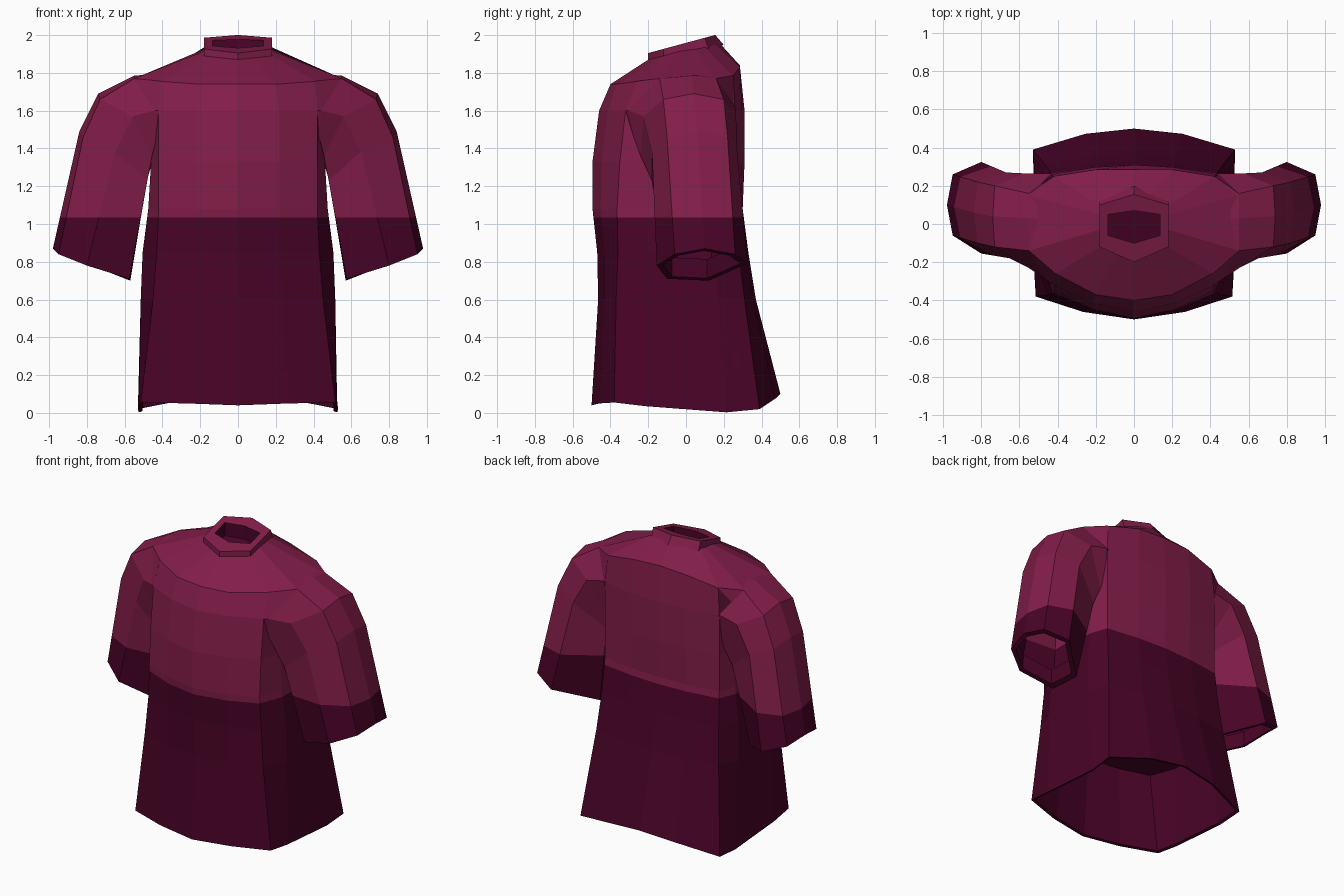
import bpy, bmesh
from mathutils import Vector

if "Cube" in bpy.data.objects:
    bpy.data.objects.remove(bpy.data.objects["Cube"])

SPLIT = 1.035  # height of the two-tone colour line


def material(name, rgb):
    m = bpy.data.materials.new(name)
    m.diffuse_color = (*rgb, 1)
    m.use_nodes = True
    m.node_tree.nodes["Principled BSDF"].inputs["Base Color"].default_value = m.diffuse_color
    return m


upper = material("berry", (0.225, 0.0125, 0.066))
lower = material("dark_plum", (0.068, 0.001, 0.020))


def mirrored(half):
    """Close a half outline (front centre to back centre) across x = 0."""
    return half + [(-x, y, z) for x, y, z in half[-2:0:-1]]


def scaled(ring, f, dz=0.0):
    c = sum((Vector(p) for p in ring), Vector()) / len(ring)
    return [c + (Vector(p) - c) * f + Vector((0, 0, dz)) for p in ring]


def loft(name, rings, mirror=False, cap=False, split=SPLIT):
    """Skin matching rings, cut at the colour line and colour by height."""
    bm = bmesh.new()
    loops = [[bm.verts.new(p) for p in r] for r in rings]
    for a, b in zip(loops, loops[1:]):
        for i in range(len(a)):
            j = (i + 1) % len(a)
            bm.faces.new((a[i], a[j], b[j], b[i]))
    if cap:
        bm.faces.new(loops[0])
    if split:
        bmesh.ops.bisect_plane(bm, geom=bm.verts[:] + bm.edges[:] + bm.faces[:],
                               plane_co=(0, 0, split), plane_no=(0, 0, 1))
    bmesh.ops.remove_doubles(bm, verts=bm.verts[:], dist=0.0005)
    bmesh.ops.recalc_face_normals(bm, faces=bm.faces[:])
    for f in bm.faces:
        f.material_index = int(f.calc_center_median().z < split)
    me = bpy.data.meshes.new(name)
    bm.to_mesh(me)
    bm.free()
    me.materials.append(upper)
    me.materials.append(lower)
    ob = bpy.data.objects.new(name, me)
    bpy.context.collection.objects.link(ob)
    if mirror:
        ob.modifiers.new("mirror", 'MIRROR')
    return ob


def body_ring(z, yf, yb, wc, ws, ycf, ycb):
    """Front/back depth, corner and side widths, corner depths."""
    wb = wc + 0.015
    return mirrored([
        (0, yf, z), (wc * .52, yf + (ycf - yf) * .33, z), (wc, ycf, z),
        (ws, ycf * .55, z), (ws, ycb * .55, z),
        (wb, ycb, z), (wb * .48, yb + (ycb - yb) * .25, z), (0, yb, z)])


# Torso: wavy hem, body rings, yoke and neck, closed inside at the waist
hem_z = [0.04, 0.05, 0.055, 0.035, 0.003, 0.02, 0.075, 0.10]
hem_z += hem_z[-2:0:-1]
hem = [(x, y, z) for (x, y, _), z in
       zip(body_ring(0, -.5, .5, .515, .525, -.38, .39), hem_z)]
body = [body_ring(*r) for r in [
    (0.60, -.465, .370, .45, .515, -.370, .31),
    (0.85, -.470, .330, .43, .505, -.360, .28),
    (1.08, -.495, .300, .42, .475, -.365, .26),
    (1.33, -.495, .310, .42, .46, -.350, .26),
    (1.60, -.460, .310, .42, .44, -.320, .26)]]
yoke = mirrored([(0, -.40, 1.74), (.20, -.37, 1.74), (.41, -.26, 1.755),
                 (.55, -.14, 1.77), (.55, .15, 1.77), (.42, .25, 1.785),
                 (.20, .285, 1.83), (0, .285, 1.84)])
neck = mirrored([(0, -.20, 1.87), (.09, -.16, 1.88), (.18, -.12, 1.89),
                 (.18, -.03, 1.915), (.18, .05, 1.925), (.18, .10, 1.935),
                 (.09, .155, 1.95), (0, .18, 1.955)])
loft("shirt_body", [scaled(body[0], .95, -.03), scaled(hem, .965, .005), hem]
     + body + [yoke, neck], cap=True)

# Sleeves: outer-front, outer, outer-back, back, inner-back, inner-front, front
cuff = [(.95, -.06, .84), (.98, .10, .87), (.95, .26, .84), (.80, .325, .79),
        (.57, .12, .70), (.575, -.10, .71), (.80, -.155, .78)]
elbow = [(.82, -.10, 1.46), (.84, .06, 1.49), (.82, .22, 1.46), (.67, .27, 1.40),
         (.48, .18, 1.24), (.48, -.18, 1.23), (.65, -.18, 1.38)]
cap = [(.73, -.12, 1.66), (.74, .04, 1.69), (.73, .20, 1.66), (.57, .265, 1.58),
       (.45, .21, 1.34), (.455, -.24, 1.36), (.56, -.225, 1.57)]
shoulder = [(.55, -.14, 1.77), (.55, .03, 1.785), (.55, .16, 1.77), (.44, .265, 1.61),
            (.43, .23, 1.42), (.435, -.27, 1.44), (.44, -.305, 1.60)]
root = [(.41, -.26, 1.757), (.38, .03, 1.80), (.42, .25, 1.787), (.42, .26, 1.60),
        (.40, .20, 1.45), (.41, -.28, 1.46), (.42, -.32, 1.60)]
loft("sleeve", [scaled(cuff, .84, .10), scaled(cuff, .85), cuff,
                elbow, cap, shoulder, root], mirror=True)


# Collar: a tilted six-sided band with a narrower, dark-lined opening
def collar_ring(pts, dz):
    return mirrored([(x, y, 1.905 + .27 * (y + .2) + dz) for x, y in pts])


outer = [(0, -.20), (.18, -.12), (.18, .10), (0, .155)]
base = [(0, -.20), (.18, -.12), (.18, .12), (0, .20)]
inner = [(0, -.10), (.135, -.06), (.135, .05), (0, .07)]
loft("collar", [collar_ring(base, -.065), collar_ring(outer, 0),
                collar_ring(inner, 0)], split=0)
loft("collar_lining", [collar_ring(inner, -.09), collar_ring(inner, 0)],
     cap=True, split=3)
